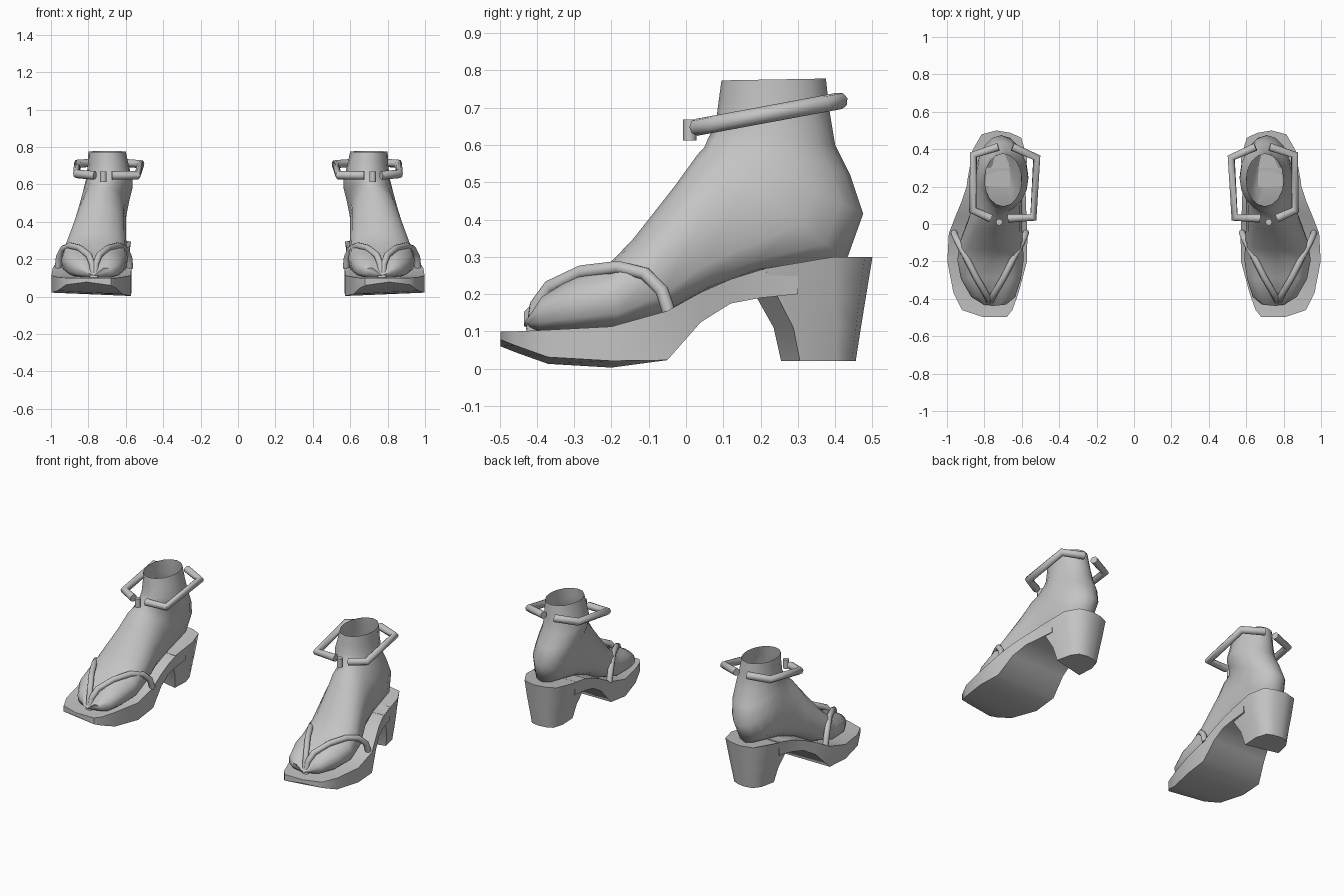
import bpy, bmesh, math

cube = bpy.data.objects.get("Cube")
if cube:
    bpy.data.objects.remove(cube, do_unlink=True)

grey = bpy.data.materials.new("plain_grey")
grey.use_nodes = True
colour = (0.55, 0.55, 0.55, 1)
grey.diffuse_color = colour
grey.node_tree.nodes["Principled BSDF"].inputs["Base Color"].default_value = colour


def finish(obj, angle):
    obj.data.materials.append(grey)
    bpy.ops.object.select_all(action='DESELECT')
    obj.select_set(True)
    bpy.context.view_layer.objects.active = obj
    bpy.ops.object.shade_smooth_by_angle(angle=math.radians(angle))


def loft(name, rings, side, angle=40, cap_end=True):
    """Skin a list of equal rings, mirrored to the chosen side."""
    bm = bmesh.new()
    rows = [[bm.verts.new((side * x, y, z)) for x, y, z in ring] for ring in rings]
    for a, b in zip(rows, rows[1:]):
        for i in range(len(a)):
            j = (i + 1) % len(a)
            bm.faces.new((a[i], a[j], b[j], b[i]))
    bm.faces.new(rows[0])
    if cap_end:
        bm.faces.new(rows[-1])
    bmesh.ops.recalc_face_normals(bm, faces=bm.faces[:])
    mesh = bpy.data.meshes.new(name)
    bm.to_mesh(mesh)
    bm.free()
    obj = bpy.data.objects.new(name, mesh)
    bpy.context.collection.objects.link(obj)
    finish(obj, angle)


def tube(name, points, side, radius):
    """Round strap along a path, turned into a mesh."""
    curve = bpy.data.curves.new(name, 'CURVE')
    curve.dimensions = '3D'
    curve.bevel_depth = radius
    curve.bevel_resolution = 2
    curve.use_fill_caps = True
    spline = curve.splines.new('POLY')
    spline.points.add(len(points) - 1)
    for p, (x, y, z) in zip(spline.points, points):
        p.co = (side * x, y, z, 1)
    obj = bpy.data.objects.new(name, curve)
    bpy.context.collection.objects.link(obj)
    bpy.ops.object.select_all(action='DESELECT')
    obj.select_set(True)
    bpy.context.view_layer.objects.active = obj
    bpy.ops.object.convert(target='MESH')
    finish(bpy.context.view_layer.objects.active, 65)


# Sole stations: y, inner x, outer x, top z, bottom z
SOLE = [(-0.497, 0.68, 0.81, 0.10, 0.06), (-0.46, 0.65, 0.92, 0.10, 0.045),
        (-0.37, 0.618, 0.965, 0.104, 0.013), (-0.2, 0.572, 0.998, 0.113, 0.003),
        (-0.05, 0.57, 0.99, 0.155, 0.023), (0.04, 0.575, 0.955, 0.205, 0.125),
        (0.12, 0.578, 0.922, 0.24, 0.175), (0.2, 0.58, 0.895, 0.265, 0.19),
        (0.3, 0.58, 0.875, 0.284, 0.2)]


def sole_rings():
    rings = []
    for y, xi, xo, top, low in SOLE:
        lift = 0.018 if y < -0.1 else 0
        rings.append([(xi, y, low), (xo, y, low + lift), (xo, y, top), (xi, y, top)])
    return rings


# Heel block: outline at the top, shrinking downwards
def heel_rings():
    outline = [(0.58, 0.2), (0.572, 0.36), (0.603, 0.462), (0.66, 0.488), (0.735, 0.5),
               (0.815, 0.48), (0.862, 0.4), (0.895, 0.22)]
    rings = []
    for z, front, back, width in ((0.02, 0.255, 0.455, 0.67), (0.11, 0.235, 0.469, 0.78),
                                  (0.19, 0.19, 0.482, 0.9), (0.3, 0.19, 0.5, 1)):
        ring = []
        for x, y in outline:
            t = (y - 0.2) / 0.3
            # The outer front edge sits further back than the inner one
            skew = 0.04 * (1 - t) if x > 0.8 and z < 0.25 else 0
            height = z if z < 0.25 else 0.265 + 0.035 * min(1, t * 1.5)
            ring.append((0.73 + (x - 0.73) * width, front + (back - front) * t + skew, height))
        rings.append(ring)
    return rings


# Foot rings: sole or back point (y, z), upper point (y, z), inner x, outer x
FOOT = [(-0.42, 0.11, -0.435, 0.16, 0.68, 0.81), (-0.395, 0.10, -0.385, 0.21, 0.635, 0.87),
        (-0.3, 0.10, -0.29, 0.262, 0.605, 0.925), (-0.18, 0.11, -0.205, 0.282, 0.59, 0.945),
        (-0.05, 0.15, -0.14, 0.35, 0.595, 0.93), (0.07, 0.215, -0.03, 0.49, 0.6, 0.885),
        (0.2, 0.26, 0.03, 0.573, 0.6, 0.862), (0.43, 0.29, 0.05, 0.595, 0.595, 0.855),
        (0.475, 0.415, 0.06, 0.62, 0.58, 0.84), (0.44, 0.52, 0.07, 0.635, 0.565, 0.825),
        (0.4, 0.6, 0.08, 0.66, 0.565, 0.812), (0.385, 0.69, 0.088, 0.72, 0.585, 0.803),
        (0.375, 0.778, 0.095, 0.773, 0.6, 0.8)]


def foot_rings(sides=16):
    rings = []
    for by, bz, ty, tz, xi, xo in FOOT:
        ring = []
        for i in range(sides):
            a = math.tau * i / sides
            c, s = math.cos(a), math.sin(a)
            # Fuller underneath, where the foot presses on the sole
            power = 0.6 if s < 0 and bz < 0.27 else 1
            u = math.copysign(abs(c) ** power, c)
            v = 0.5 + 0.5 * math.copysign(abs(s) ** power, s)
            x = (xi + xo) / 2 + u * (xo - xi) / 2
            z = bz + (tz - bz) * v
            # Groove between the big toe and the others
            if ty < -0.25 and s > 0:
                z -= 0.045 * math.exp(-((x - 0.77) / 0.035) ** 2)
            ring.append((x, by + (ty - by) * v, z))
        rings.append(ring)
    return rings


# Toe strap path: y, z, sideways share of its spread
TOE_STRAP = [(-0.412, 0.1, 0.03), (-0.402, 0.17, 0.04), (-0.365, 0.22, 0.14), (-0.28, 0.26, 0.4),
             (-0.18, 0.272, 0.66), (-0.11, 0.255, 0.86), (-0.065, 0.21, 0.97), (-0.045, 0.15, 1)]
ANKLE_OUTER = [(0.765, 0.03), (0.862, 0.075), (0.858, 0.37), (0.725, 0.412)]
ANKLE_INNER = [(0.675, 0.03), (0.538, 0.035), (0.52, 0.355), (0.65, 0.412)]


def ankle_path(points):
    return [(x, y, 0.642 + 0.185 * y) for x, y in points]


for side, label in ((1, "left"), (-1, "right")):
    loft(label + "_sole", sole_rings(), side, 50)
    loft(label + "_heel", heel_rings(), side, 50)
    loft(label + "_foot", foot_rings(), side, 60, cap_end=False)
    for part, reach in (("outer", 0.192), ("inner", -0.192)):
        path = [(0.77 + reach * t, y, z) for y, z, t in TOE_STRAP]
        tube(f"{label}_toe_strap_{part}", path, side, 0.018)
    tube(label + "_ankle_strap_outer", ankle_path(ANKLE_OUTER), side, 0.023)
    tube(label + "_ankle_strap_inner", ankle_path(ANKLE_INNER), side, 0.023)
    # Small clasp between the strap ends
    tube(label + "_clasp", [(0.72, 0.01, z) for z in (0.612, 0.64, 0.668)], side, 0.018)
